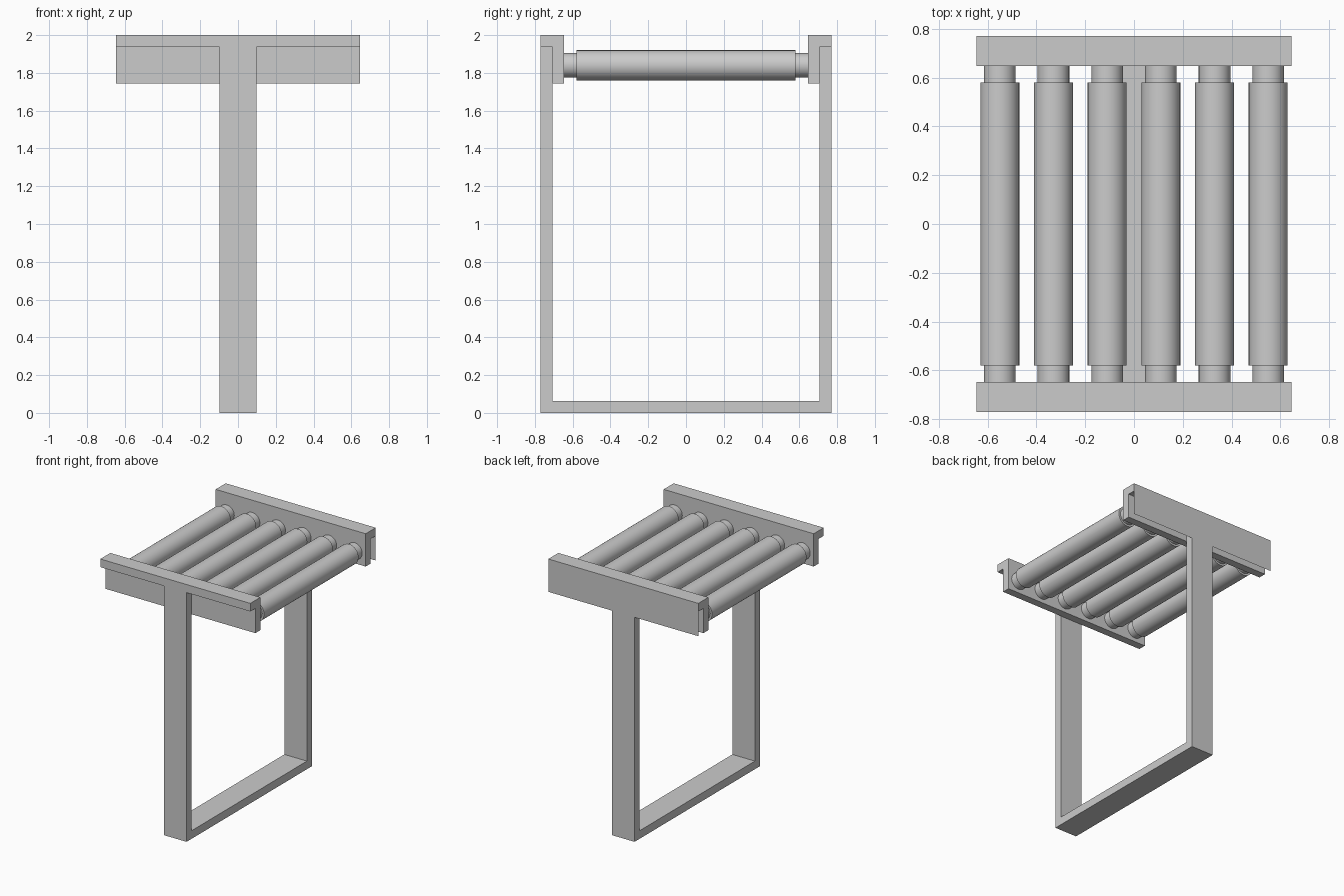
import bpy, bmesh, math

if "Cube" in bpy.data.objects:
    bpy.data.objects.remove(bpy.data.objects["Cube"])

HALF_LEN = 0.645   # rail half length in x
HALF_LEG = 0.097   # leg half width in x
OUT, MID, INN = 0.77, 0.708, 0.647   # outer, middle and inner y of the rails
TOP, LIP, LOW = 2.0, 1.937, 1.745    # rail heights


def finish(name, bm):
    bmesh.ops.recalc_face_normals(bm, faces=bm.faces)
    mesh = bpy.data.meshes.new(name)
    bm.to_mesh(mesh)
    bm.free()
    obj = bpy.data.objects.new(name, mesh)
    bpy.context.collection.objects.link(obj)
    return obj


def extrude_x(name, profile, half):
    """Extrude a (y, z) outline from x = -half to +half."""
    bm = bmesh.new()
    face = bm.faces.new([bm.verts.new((-half, y, z)) for y, z in profile])
    new = bmesh.ops.extrude_face_region(bm, geom=[face])["geom"]
    verts = [g for g in new if isinstance(g, bmesh.types.BMVert)]
    bmesh.ops.translate(bm, verts=verts, vec=(2 * half, 0, 0))
    return finish(name, bm)


def roller(name, x, z, profile, sides=32):
    """Stepped cylinder along y from (y, radius) rings."""
    bm = bmesh.new()
    rings = []
    for y, r in profile:
        rings.append([bm.verts.new((x + r * math.cos(a), y, z + r * math.sin(a)))
                      for a in (2 * math.pi * i / sides for i in range(sides))])
    for a, b in zip(rings, rings[1:]):
        for i in range(sides):
            j = (i + 1) % sides
            bm.faces.new((a[i], a[j], b[j], b[i]))
    bm.faces.new(rings[0])
    bm.faces.new(rings[-1])
    obj = finish(name, bm)
    bpy.ops.object.select_all(action='DESELECT')
    obj.select_set(True)
    bpy.context.view_layer.objects.active = obj
    bpy.ops.object.shade_smooth_by_angle(angle=math.radians(30))


# U-shaped stand: two legs joined by a floor bar
extrude_x("leg_frame", [(-OUT, LIP), (-OUT, 0), (OUT, 0), (OUT, LIP),
                        (MID, LIP), (MID, 0.063), (-MID, 0.063), (-MID, LIP)], HALF_LEG)

# L-section rails: inner plate with an outward top lip
for side, name in ((-1, "front_rail"), (1, "back_rail")):
    extrude_x(name, [(side * y, z) for y, z in
                     ((INN, LOW), (INN, TOP), (OUT, TOP), (OUT, LIP), (MID, LIP), (MID, LOW))],
              HALF_LEN)

# Thin sheets closing the back rail on both sides of the leg
for side, name in ((-1, "back_cover_left"), (1, "back_cover_right")):
    bm = bmesh.new()
    bm.faces.new([bm.verts.new((side * x, OUT, z)) for x, z in
                  ((HALF_LEG, LOW), (HALF_LEN, LOW), (HALF_LEN, LIP), (HALF_LEG, LIP))])
    finish(name, bm)

# Six rollers with narrower axle ends
steps = [(-INN, 0.065), (-0.58, 0.065), (-0.58, 0.08),
         (0.58, 0.08), (0.58, 0.065), (INN, 0.065)]
for i in range(6):
    roller(f"roller_{i + 1}", (i - 2.5) * 0.22, 1.84, steps)
